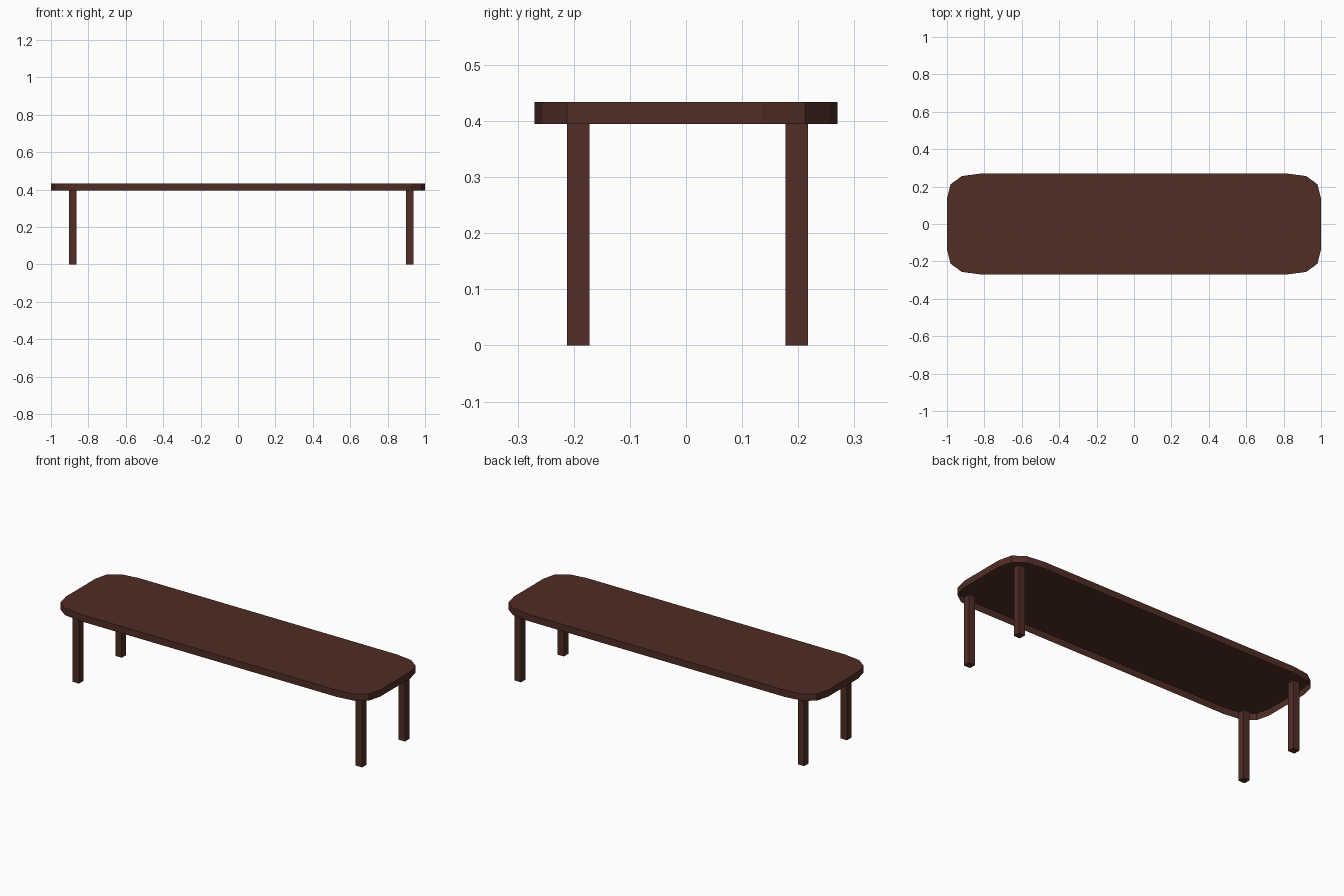
import bpy, bmesh

if "Cube" in bpy.data.objects:
    bpy.data.objects.remove(bpy.data.objects["Cube"])

TOP_Z, RIM_Z = 0.434, 0.395
LEG = 0.04

wood = bpy.data.materials.new("dark brown wood")
wood.diffuse_color = (0.080, 0.026, 0.018, 1)
wood.use_nodes = True
wood.node_tree.nodes["Principled BSDF"].inputs["Base Color"].default_value = wood.diffuse_color


def add_object(name, bm):
    mesh = bpy.data.meshes.new(name)
    bm.to_mesh(mesh)
    bm.free()
    mesh.materials.append(wood)
    obj = bpy.data.objects.new(name, mesh)
    bpy.context.collection.objects.link(obj)
    return obj


# Table top: rounded outline with a thin rim, open underneath
corner = [(1.0, 0.135), (0.981, 0.212), (0.921, 0.256), (0.817, 0.27)]
outline = (corner
           + [(-x, y) for x, y in reversed(corner)]
           + [(-x, -y) for x, y in corner]
           + [(x, -y) for x, y in reversed(corner)])
bm = bmesh.new()
upper = [bm.verts.new((x, y, TOP_Z)) for x, y in outline]
lower = [bm.verts.new((x, y, RIM_Z)) for x, y in outline]
bm.faces.new(upper)
for i in range(len(outline)):
    j = (i + 1) % len(outline)
    bm.faces.new((lower[i], lower[j], upper[j], upper[i]))
add_object("table_top", bm)

# Four square legs, standing just under the rim
for side, x in (("left", -0.883), ("right", 0.917)):
    for end, y in (("front", -0.192), ("back", 0.197)):
        bm = bmesh.new()
        bmesh.ops.create_cube(bm, size=1)
        bmesh.ops.scale(bm, vec=(LEG, LEG, RIM_Z), verts=bm.verts)
        bmesh.ops.translate(bm, vec=(x, y, RIM_Z / 2), verts=bm.verts)
        add_object(f"{end}_{side}_leg", bm)
